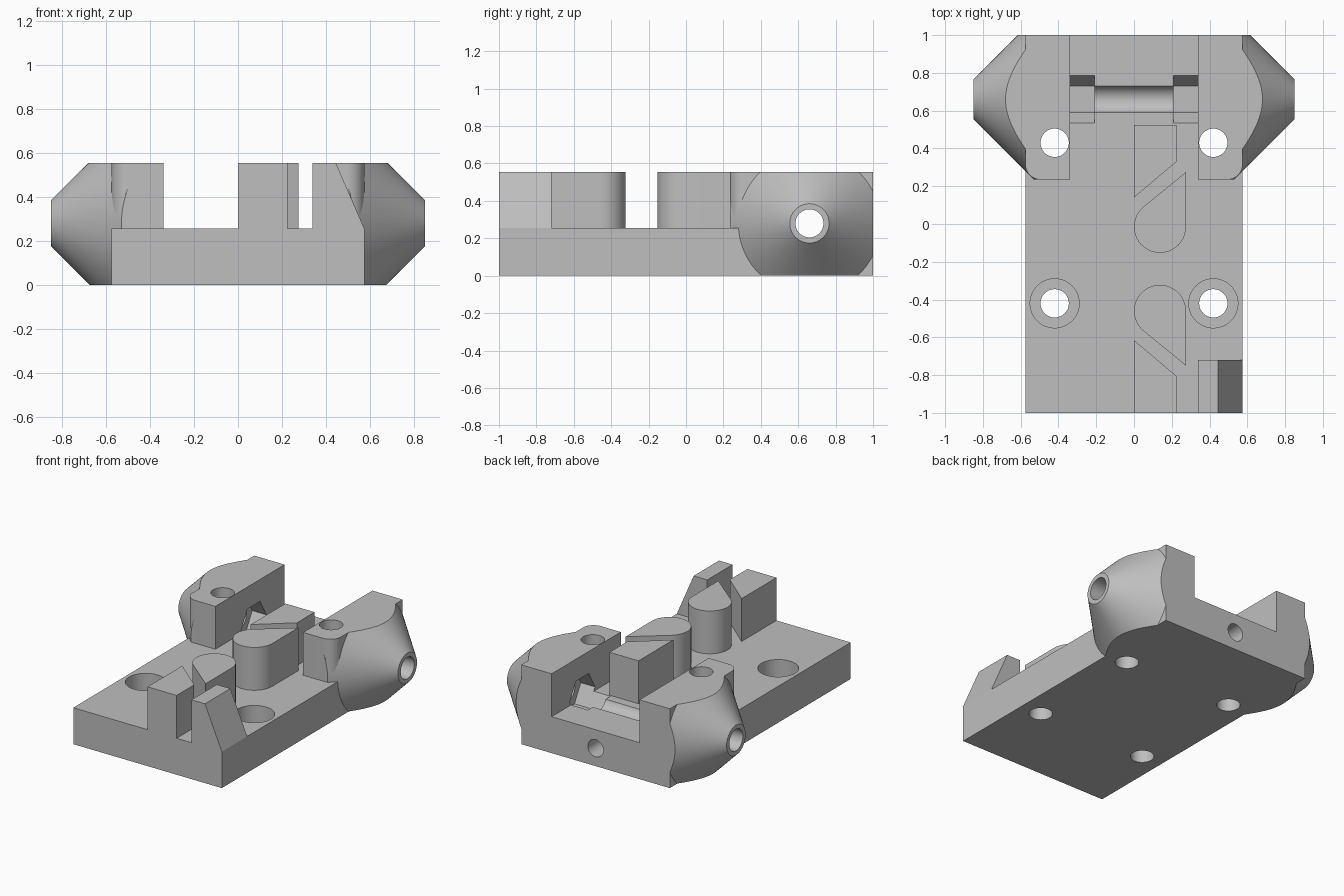
import bpy
import bmesh
import math
from mathutils import Matrix

cube = bpy.data.objects.get("Cube")
if cube:
    bpy.data.objects.remove(cube, do_unlink=True)

grey = bpy.data.materials.new("light_grey")
grey.use_nodes = True
colour = (0.52, 0.52, 0.52, 1)
grey.diffuse_color = colour
grey.node_tree.nodes["Principled BSDF"].inputs["Base Color"].default_value = colour

PLATE_TOP, TOP = 0.255, 0.555
HALF = 0.575
AXIS_Y, AXIS_Z = 0.66, 0.28
BORE = 0.075


def finish(name, bm):
    bmesh.ops.recalc_face_normals(bm, faces=bm.faces)
    mesh = bpy.data.meshes.new(name)
    bm.to_mesh(mesh)
    bm.free()
    mesh.materials.append(grey)
    obj = bpy.data.objects.new(name, mesh)
    bpy.context.scene.collection.objects.link(obj)
    return obj


def prism(name, points, lo, hi, axis="z"):
    """Extrude a 2D outline along one axis."""
    place = {"x": lambda a, b, h: (h, a, b),
             "y": lambda a, b, h: (a, h, b),
             "z": lambda a, b, h: (a, b, h)}[axis]
    bm = bmesh.new()
    low = [bm.verts.new(place(a, b, lo)) for a, b in points]
    high = [bm.verts.new(place(a, b, hi)) for a, b in points]
    bm.faces.new(low)
    bm.faces.new(high)
    n = len(points)
    for i in range(n):
        j = (i + 1) % n
        bm.faces.new((low[i], low[j], high[j], high[i]))
    return finish(name, bm)


def arc(cx, cy, r, start=0, end=360, steps=48):
    span = math.radians(end - start)
    count = steps if end - start == 360 else steps + 1
    angles = [math.radians(start) + span * i / steps for i in range(count)]
    return [(cx + r * math.cos(a), cy + r * math.sin(a)) for a in angles]


def rect(a0, a1, b0, b1):
    return [(a0, b0), (a1, b0), (a1, b1), (a0, b1)]


def boolean(obj, tool, operation="DIFFERENCE"):
    mod = obj.modifiers.new("boolean", "BOOLEAN")
    mod.operation = operation
    mod.solver = "EXACT"
    mod.object = tool
    bpy.context.view_layer.update()
    graph = bpy.context.evaluated_depsgraph_get()
    mesh = bpy.data.meshes.new_from_object(obj.evaluated_get(graph))
    obj.modifiers.clear()
    obj.data = mesh


# Cutters: cross bore, nut pockets, screw holes, rear hole
bore = prism("bore_cutter", arc(AXIS_Y, AXIS_Z, BORE), -1, 1, "x")
hexagon = arc(AXIS_Y, AXIS_Z, 0.14, steps=6)
pockets, tower_holes, plate_only = [], [], []
for side in (1, -1):
    pockets.append(prism("pocket_cutter", hexagon, side * 0.21, side * 0.45, "x"))
    tower_holes.append(prism("hole_cutter", arc(side * 0.42, 0.43, BORE), -0.1, 0.7))
    plate_only.append(prism("hole_cutter", arc(side * 0.42, -0.42, BORE), -0.1, 0.7))
    plate_only.append(prism("counterbore_cutter", arc(side * 0.42, -0.42, 0.13), 0.12, 0.7))
plate_only.append(prism("rear_hole_cutter", arc(0, 0.125, 0.06), 0.5, 1.1, "y"))
cutters = [bore] + pockets + tower_holes + plate_only

# Base plate
plate = prism("base_plate", rect(-HALF, HALF, -1, 1), 0, PLATE_TOP)
for tool in cutters:
    boolean(plate, tool)
parts = [plate]

# Rear towers with conical side bosses
for side, label in ((1, "left"), (-1, "right")):
    outline = [(0.34, 0.235)] + arc(0.495, 0.315, 0.08, -90, 0, 12) + [(HALF, 1), (0.34, 1)]
    tower = prism(label + "_tower", [(side * x, y) for x, y in outline], PLATE_TOP, TOP)
    for tool in [bore] + pockets + tower_holes:
        boolean(tower, tool)

    bm = bmesh.new()
    inner, outer = 0.5, 0.85
    tip = 0.105
    bmesh.ops.create_cone(
        bm, cap_ends=True, segments=128, radius1=tip + outer - inner, radius2=tip,
        depth=outer - inner,
        matrix=Matrix.Translation((side * (inner + outer) / 2, AXIS_Y, AXIS_Z))
        @ Matrix.Rotation(side * math.pi / 2, 4, "Y"))
    boss = finish(label + "_cone_boss", bm)
    clip = prism("clip_cutter", rect(-1, 1, 0.235, 1), 0, TOP)
    cutters.append(clip)
    boolean(boss, clip, "INTERSECT")
    boolean(boss, bore)
    parts += [tower, boss]

# Row of guide blocks and teardrop posts, mirrored along the plate
MID = -0.2375
radius = 0.1375
block = [(0, 0.14), (0.225, 0.33), (0.225, 0.525), (0, 0.525)]
drop = arc(radius, -0.015, radius, 129.3, 360, 40) + [(2 * radius, 0.275)]
for label, flip in (("rear", False), ("front", True)):
    for kind, shape in (("guide_block", block), ("teardrop_post", drop)):
        points = [(x, 2 * MID - y if flip else y) for x, y in shape]
        parts.append(prism(label + "_" + kind, points, PLATE_TOP, TOP))

# Sloped corner block
slope = [(0.34, PLATE_TOP), (HALF, PLATE_TOP), (0.445, TOP), (0.34, TOP)]
parts.append(prism("corner_wedge", slope, -1, -0.72, "y"))

for tool in cutters:
    bpy.data.objects.remove(tool, do_unlink=True)

# Smooth round walls, keep edges sharp
bpy.ops.object.select_all(action="DESELECT")
for part in parts:
    part.select_set(True)
bpy.context.view_layer.objects.active = plate
bpy.ops.object.shade_smooth_by_angle(angle=math.radians(30))
